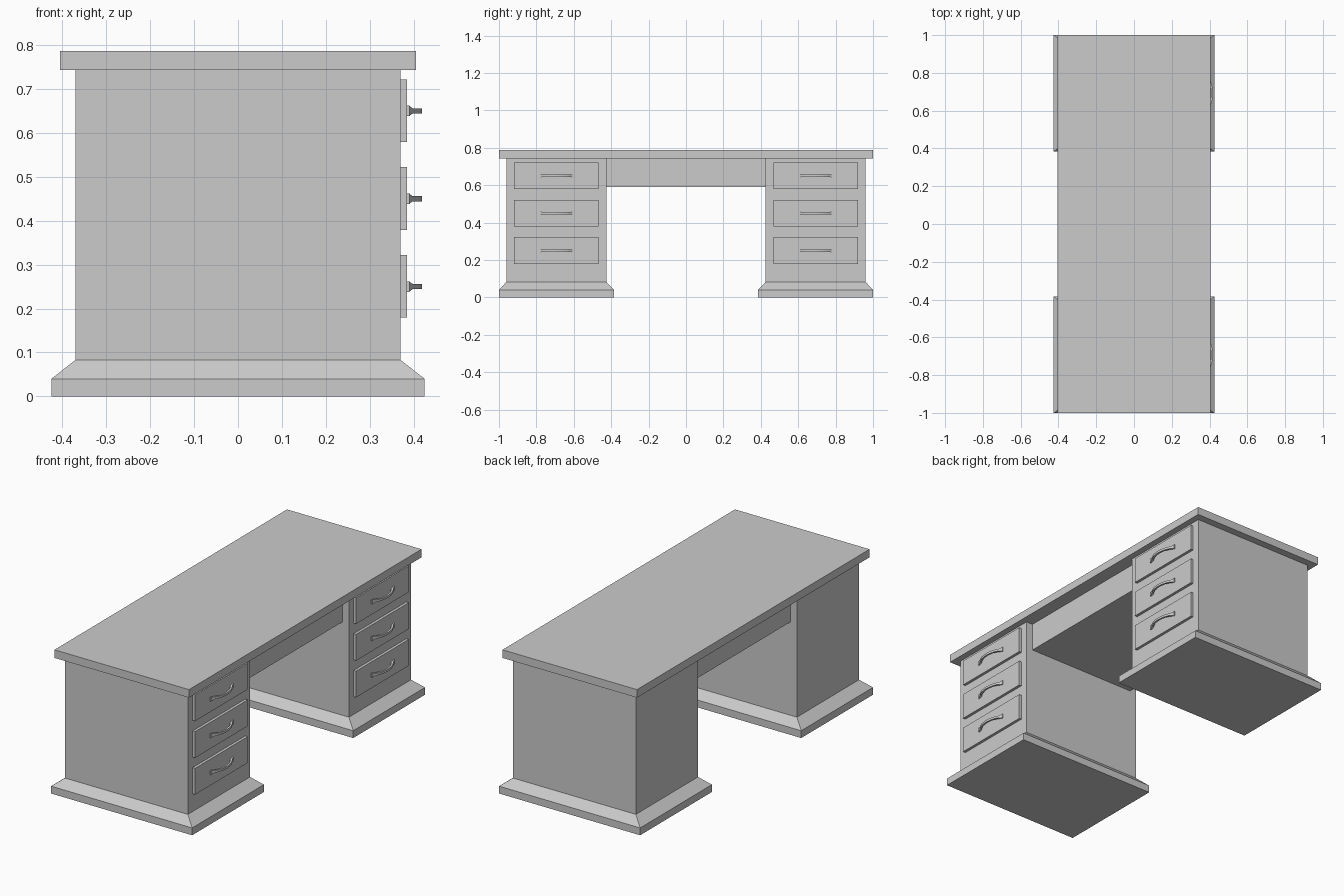
import bpy

if "Cube" in bpy.data.objects:
    bpy.data.objects.remove(bpy.data.objects["Cube"])


def loft(name, rings, n=4):
    """Closed solid skinned through a list of equal-length vertex rings."""
    verts = [v for r in rings for v in r]
    faces = [tuple(range(n))[::-1], tuple(range(len(verts) - n, len(verts)))]
    for i in range(len(rings) - 1):
        for j in range(n):
            k = (j + 1) % n
            faces.append((i * n + j, i * n + k, (i + 1) * n + k, (i + 1) * n + j))
    mesh = bpy.data.meshes.new(name)
    mesh.from_pydata(verts, [], faces)
    obj = bpy.data.objects.new(name, mesh)
    bpy.context.collection.objects.link(obj)
    return obj


def rect(x0, x1, y0, y1, z):
    return [(x0, y0, z), (x1, y0, z), (x1, y1, z), (x0, y1, z)]


def box(name, x0, x1, y0, y1, z0, z1):
    return loft(name, [rect(x0, x1, y0, y1, z0), rect(x0, x1, y0, y1, z1)])


# Desk top and the apron bridging the knee space
box("desk_top", -0.405, 0.405, -1, 1, 0.743, 0.787)
box("apron", -0.33, 0.33, -0.426, 0.426, 0.59, 0.743)

# Half of a handle: y offset, inner x, outer x, half height
HALF = [(0.097, 0.384, 0.391, 0.012),
        (0.086, 0.384, 0.392, 0.010),
        (0.076, 0.384, 0.398, 0.006),
        (0.062, 0.394, 0.406, 0.006),
        (0.042, 0.403, 0.413, 0.006),
        (0.020, 0.407, 0.417, 0.006)]
STATIONS = ([(-t, a, b, h) for t, a, b, h in HALF]
            + [(0, 0.409, 0.419, 0.006)] + HALF[::-1])


def handle(name, y, z):
    return loft(name, [[(a, y + t, z - h), (a, y + t, z + h),
                        (b, y + t, z + h), (b, y + t, z - h)]
                       for t, a, b, h in STATIONS])


for side, s in (("left", -1), ("right", 1)):
    cy = 0.6925 * s
    # Pedestal cabinet
    box(f"{side}_pedestal", -0.37, 0.37, cy - 0.267, cy + 0.267, 0.083, 0.743)
    # Plinth with sloped upper moulding
    loft(f"{side}_plinth", [
        rect(-0.425, 0.425, cy - 0.3085, cy + 0.3085, 0),
        rect(-0.425, 0.425, cy - 0.3085, cy + 0.3085, 0.04),
        rect(-0.37, 0.37, cy - 0.267, cy + 0.267, 0.083)])
    # Drawer fronts with arched handles
    for i in range(3):
        z = 0.25 + 0.2 * i
        box(f"{side}_drawer_{i + 1}", 0.365, 0.385,
            cy - 0.226, cy + 0.226, z - 0.071, z + 0.072)
        handle(f"{side}_handle_{i + 1}", cy, z)
